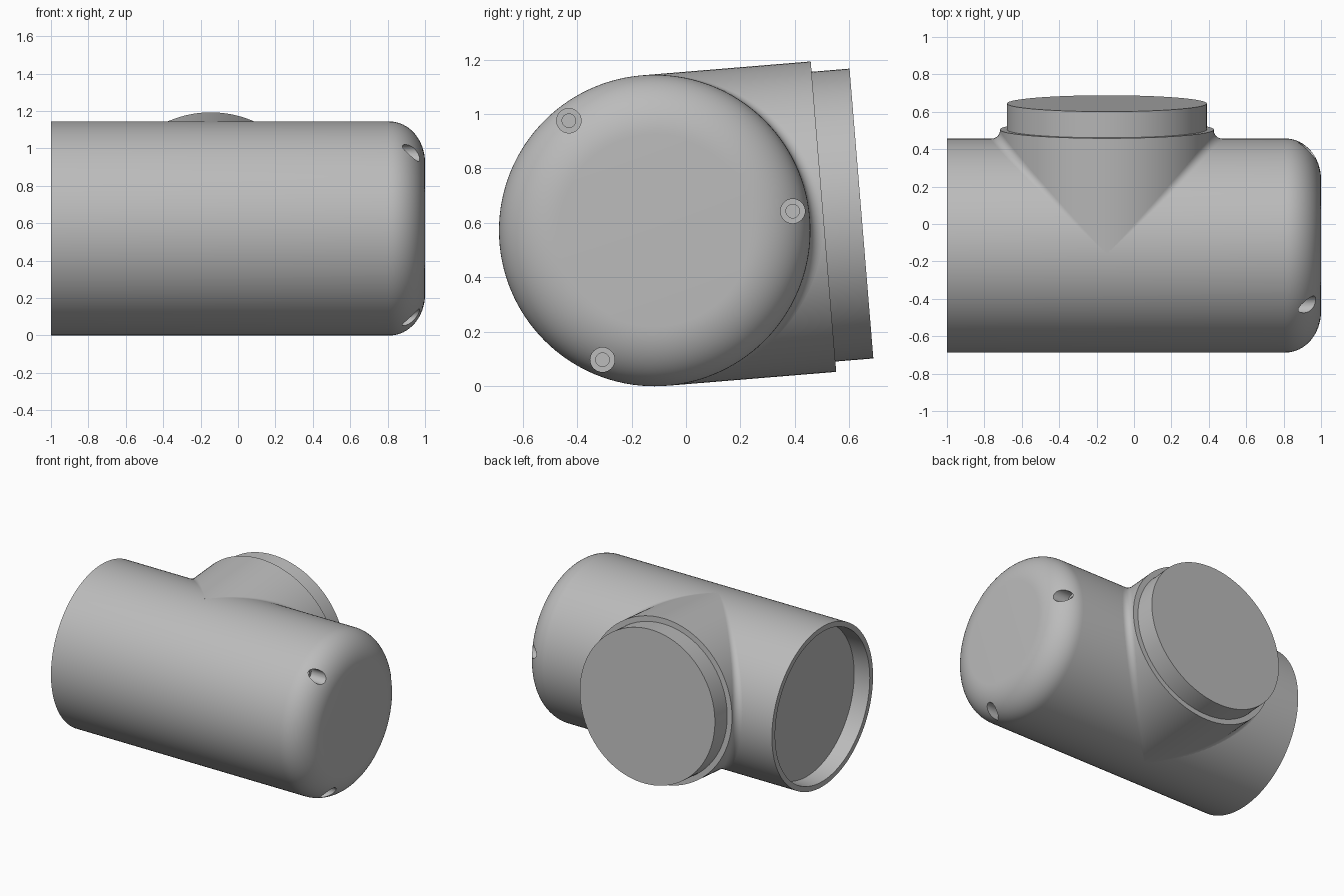
import bpy, bmesh
from math import sin, cos, pi, radians
from mathutils import Vector, Matrix

cube = bpy.data.objects.get("Cube")
if cube:
    bpy.data.objects.remove(cube, do_unlink=True)

R = 0.572                              # pipe radius
MAIN = Vector((0, -0.115, R))          # middle of the main axis
HUB = MAIN + Vector((-0.145, 0, 0))    # where the branch axis meets it
TILT = radians(4.7)
U = Vector((1, 0, 0))                  # main direction
V = Vector((0, cos(TILT), sin(TILT)))  # branch direction
W = U.cross(V)

grey = bpy.data.materials.new("plain grey")
grey.use_nodes = True
colour = (0.5, 0.5, 0.5, 1)
grey.diffuse_color = colour
grey.node_tree.nodes["Principled BSDF"].inputs["Base Color"].default_value = colour


def finish(name, bm):
    bmesh.ops.remove_doubles(bm, verts=bm.verts, dist=1e-5)
    bmesh.ops.recalc_face_normals(bm, faces=bm.faces)
    mesh = bpy.data.meshes.new(name)
    bm.to_mesh(mesh)
    bm.free()
    mesh.materials.append(grey)
    obj = bpy.data.objects.new(name, mesh)
    bpy.context.collection.objects.link(obj)
    return obj


def lathe(name, profile, origin, axis, steps=128):
    """Revolve (radius, distance) points about an axis."""
    bm = bmesh.new()
    side = axis.orthogonal().normalized()
    verts = [bm.verts.new(origin + side * r + axis * d) for r, d in profile]
    edges = [bm.edges.new(pair) for pair in zip(verts, verts[1:])]
    bmesh.ops.spin(bm, geom=verts + edges, cent=origin, axis=axis,
                   angle=2 * pi, steps=steps)
    return finish(name, bm)


def smooth(obj):
    bpy.ops.object.select_all(action="DESELECT")
    obj.select_set(True)
    bpy.context.view_layer.objects.active = obj
    bpy.ops.object.shade_smooth_by_angle(angle=radians(30))


# Main pipe: recessed socket at one end, rounded closed cap at the other
cap = [(R - 0.22 * (1 - cos(a)), 0.81 + 0.19 * sin(a))
       for a in (i * pi / 32 for i in range(17))]
socket = [(0, -0.88), (0.53, -0.88), (0.535, -1), (R, -1)]
main_pipe = lathe("main_pipe", socket + cap + [(0, 1)], MAIN, U)

# Three stepped screw holes in the cap
for i in range(3):
    a = radians(8 + 120 * i)
    spot = MAIN + 0.512 * Vector((0, cos(a), sin(a)))
    cutter = lathe("screw_hole_cutter",
                   [(0, 0.8), (0.025, 0.8), (0.025, 0.85), (0.045, 0.85),
                    (0.045, 1.1), (0, 1.1)], spot, U, 32)
    cutter.hide_render = True
    mod = main_pipe.modifiers.new("screw_hole", "BOOLEAN")
    mod.operation = "DIFFERENCE"
    mod.solver = "EXACT"
    mod.object = cutter
    bpy.context.view_layer.objects.active = main_pipe
    bpy.ops.object.modifier_apply(modifier=mod.name)
    bpy.data.objects.remove(cutter, do_unlink=True)
smooth(main_pipe)

# Branch pipe with a narrower closed spigot
smooth(lathe("branch_pipe",
             [(0, 0), (R, 0), (R, 0.622), (0.534, 0.622), (0.534, 0.762), (0, 0.762)],
             HUB, V))

# Fillet blending both pipes along their crossing line
fillet = 0.045
bm = bmesh.new()
for sign in (-1, 1):
    rows = []
    for i in range(65):
        t = -pi / 2 + pi * i / 64
        centre = (R + fillet) * (sign * cos(t) * U + cos(t) * V + sin(t) * W)
        to_main = cos(t) * V + sin(t) * W
        to_branch = sign * cos(t) * U + sin(t) * W
        rows.append([bm.verts.new(HUB + centre - fillet *
                                  to_main.lerp(to_branch, k / 8).normalized())
                     for k in range(9)])
    for a, b in zip(rows, rows[1:]):
        for k in range(8):
            bm.faces.new((a[k], a[k + 1], b[k + 1], b[k]))
blend = finish("branch_fillet", bm)
smooth(blend)
